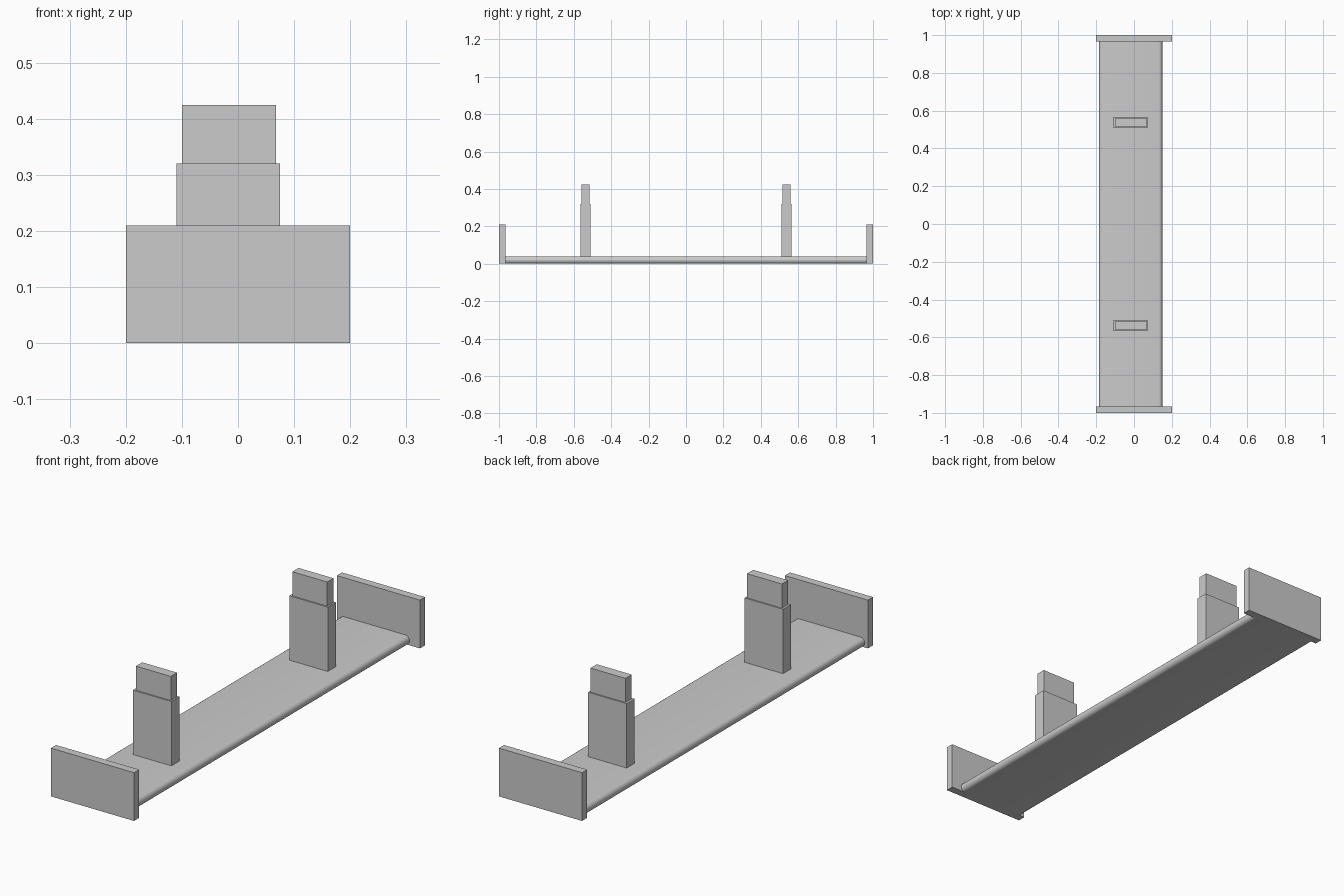
import bpy
import bmesh

default = bpy.data.objects.get("Cube")
if default:
    bpy.data.objects.remove(default, do_unlink=True)

# Single plain grey
grey = bpy.data.materials.new("plain grey")
grey.use_nodes = True
COLOUR = (0.6, 0.6, 0.6, 1)
grey.diffuse_color = COLOUR
grey.node_tree.nodes["Principled BSDF"].inputs["Base Color"].default_value = COLOUR


def box(name, low, high, round_radius=0):
    """Box between two corners; optionally rounds the edges running along y."""
    bm = bmesh.new()
    bmesh.ops.create_cube(bm, size=1)
    for v in bm.verts:
        v.co = [lo + (c + 0.5) * (hi - lo) for c, lo, hi in zip(v.co, low, high)]
    if round_radius:
        long_edges = [e for e in bm.edges
                      if abs(e.verts[0].co.y - e.verts[1].co.y) > 0.1]
        bmesh.ops.bevel(bm, geom=long_edges, offset=round_radius, segments=6,
                        profile=0.5, affect='EDGES')
    mesh = bpy.data.meshes.new(name)
    bm.to_mesh(mesh)
    bm.free()
    mesh.materials.append(grey)
    obj = bpy.data.objects.new(name, mesh)
    bpy.context.collection.objects.link(obj)
    if round_radius:
        bpy.context.view_layer.objects.active = obj
        obj.select_set(True)
        bpy.ops.object.shade_smooth_by_angle()
        obj.select_set(False)
    return obj


# Long board with rounded sides
box("board", (-0.185, -0.965, 0), (0.15, 0.965, 0.04), round_radius=0.0195)

# Matching end plates and stepped posts at both ends
for side, sign in (("front", -1), ("back", 1)):
    def part(name, x, y, z):
        y0, y1 = sorted(sign * v for v in y)
        box(f"{side}_{name}", (x[0], y0, z[0]), (x[1], y1, z[1]))

    part("end_plate", (-0.2, 0.2), (0.965, 1), (0, 0.21))
    part("post", (-0.11, 0.075), (0.51, 0.565), (0.04, 0.32))
    part("post_tip", (-0.1, 0.068), (0.516, 0.559), (0.32, 0.425))
